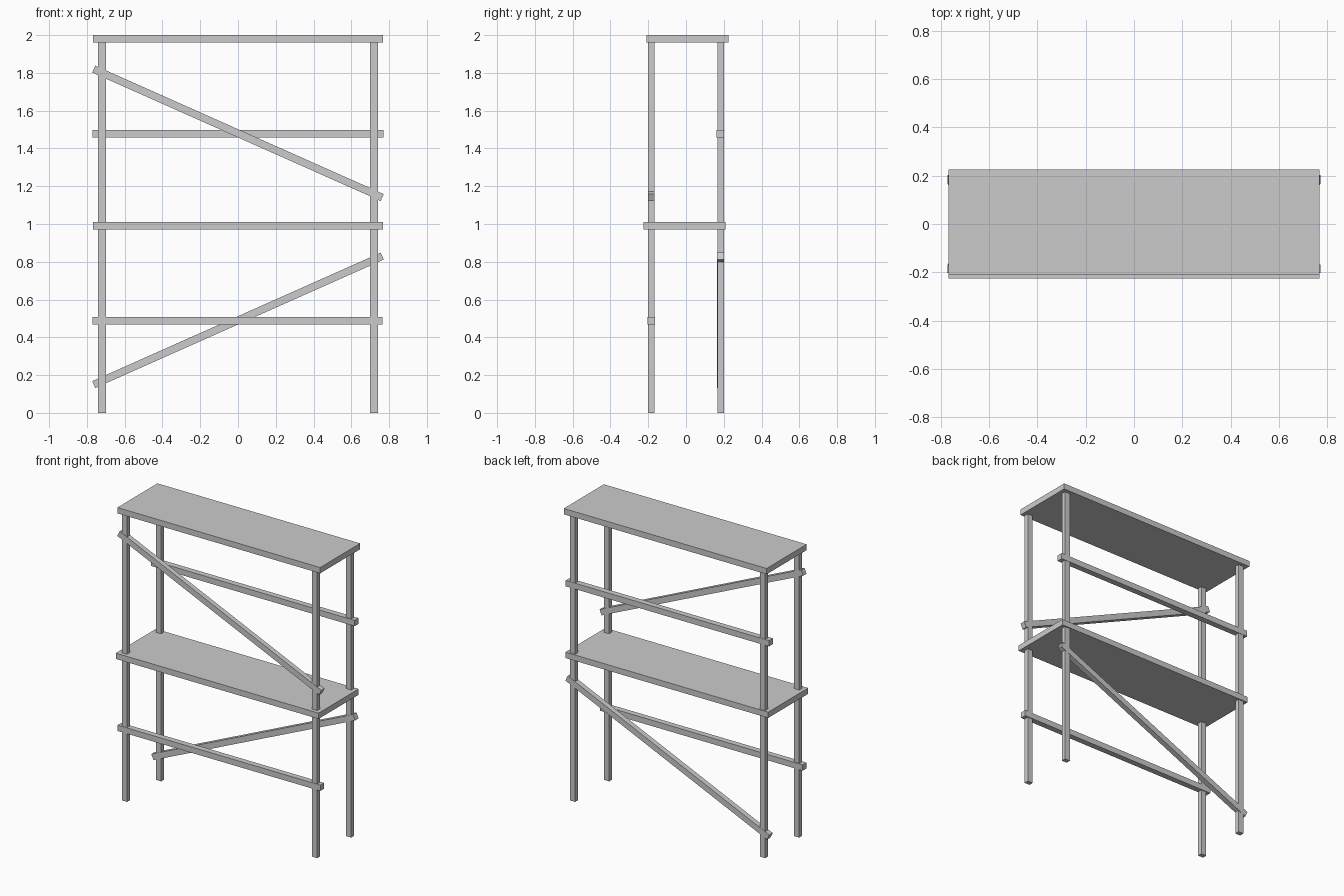
import bpy
import math

if "Cube" in bpy.data.objects:
    bpy.data.objects.remove(bpy.data.objects["Cube"])


def box(name, x, y, z, tilt=0.0):
    """Box from (min, max) ranges, optionally tilted about the y axis."""
    centre = [(r[0] + r[1]) / 2 for r in (x, y, z)]
    bpy.ops.mesh.primitive_cube_add(size=1, location=centre)
    ob = bpy.context.object
    ob.name = name
    ob.scale = [r[1] - r[0] for r in (x, y, z)]
    bpy.ops.object.transform_apply(location=False, rotation=False, scale=True)
    ob.rotation_euler.y = math.radians(tilt)
    return ob


# Four posts
for side, sx in (("left", -0.72), ("right", 0.72)):
    box(f"front_post_{side}", (sx - 0.02, sx + 0.02), (-0.20, -0.168), (0, 1.97))
    box(f"back_post_{side}", (sx - 0.02, sx + 0.02), (0.168, 0.20), (0, 1.97))

# Shelves, slightly offset from each other
box("top_shelf", (-0.768, 0.768), (-0.208, 0.225), (1.96, 2.0))
box("middle_shelf", (-0.768, 0.768), (-0.225, 0.208), (0.97, 1.01))

# Horizontal rails
box("front_rail", (-0.77, 0.766), (-0.203, -0.163), (0.468, 0.508))
box("back_rail", (-0.77, 0.77), (0.161, 0.202), (1.458, 1.498))

# Diagonal braces
box("front_brace", (-0.836, 0.836), (-0.202, -0.167), (1.46, 1.50), 24)
box("back_brace", (-0.836, 0.836), (0.165, 0.202), (0.47, 0.51), -24)
